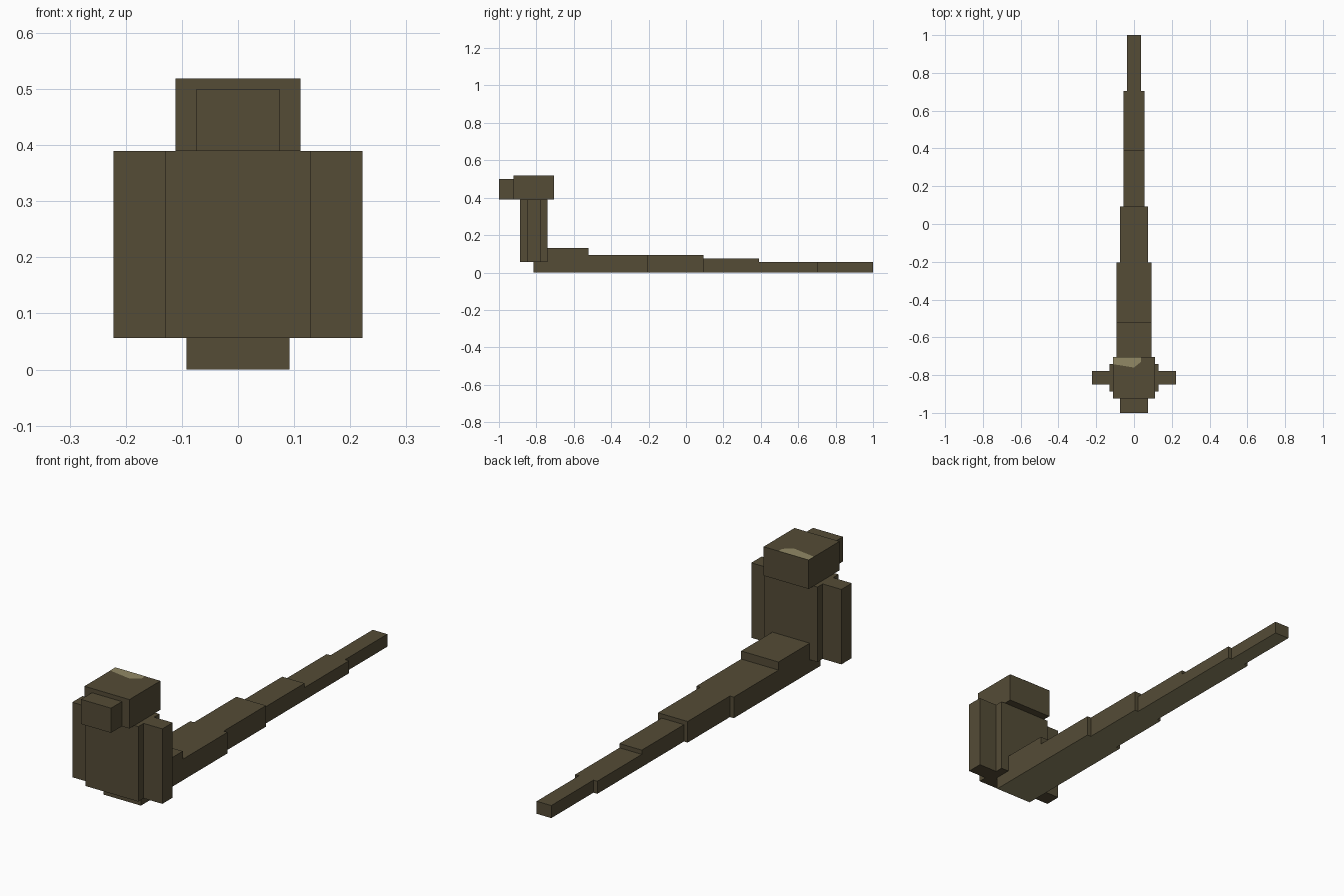
import bpy
import bmesh
from mathutils import Vector

old = bpy.data.objects.get("Cube")
if old:
    bpy.data.objects.remove(old, do_unlink=True)


def material(name, rgb):
    m = bpy.data.materials.new(name)
    m.use_nodes = True
    m.diffuse_color = (*rgb, 1)
    m.node_tree.nodes["Principled BSDF"].inputs["Base Color"].default_value = (*rgb, 1)
    return m


olive = material("dark olive brown", (0.089, 0.072, 0.037))
khaki = material("pale khaki", (0.285, 0.25, 0.13))


def add_object(name, bm, *mats):
    mesh = bpy.data.meshes.new(name)
    bm.to_mesh(mesh)
    bm.free()
    for m in mats:
        mesh.materials.append(m)
    ob = bpy.data.objects.new(name, mesh)
    bpy.context.collection.objects.link(ob)
    return ob


def box(name, x, y, z):
    """Flat-sided block spanning the given (low, high) ranges."""
    low, high = (Vector(c) for c in zip(x, y, z))
    bm = bmesh.new()
    bmesh.ops.create_cube(bm, size=1)
    for v in bm.verts:
        v.co = (low + high) / 2 + v.co * (high - low)
    return add_object(name, bm, olive, khaki)


# Tapering tail on the ground with a pale underside: half width, height, rear end
start = -0.815
for i, (half, height, end) in enumerate([
        (0.092, 0.13, -0.52), (0.092, 0.094, -0.205), (0.073, 0.094, 0.093),
        (0.055, 0.075, 0.39), (0.055, 0.056, 0.703), (0.036, 0.056, 1.0)]):
    segment = box(f"tail_segment_{i + 1}", (-half, half), (start, end), (0, height))
    for face in segment.data.polygons:
        face.material_index = int(face.normal.z < -0.5)
    start = end

# Upright body with a side flap on each side
upright = (0.056, 0.39)
box("upright_body", (-0.13, 0.13), (-0.888, -0.74), upright)
for side, x in (("left", (0.13, 0.222)), ("right", (-0.222, -0.13))):
    box(f"{side}_hood_flap", x, (-0.85, -0.777), upright)

# Head and snout
box("head", (-0.111, 0.111), (-0.923, -0.705), (0.39, 0.519))
box("snout", (-0.074, 0.074), (-1, -0.923), (0.39, 0.5))

# Thin pale patch at the back corner of the crown
bm = bmesh.new()
outline = [(-0.111, -0.705), (-0.111, -0.742), (0.0, -0.76), (0.037, -0.73), (0.037, -0.705)]
patch = bm.faces.new([bm.verts.new((x, y, 0.5198)) for x, y in outline])
patch.normal_update()
add_object("crown_patch", bm, khaki)
